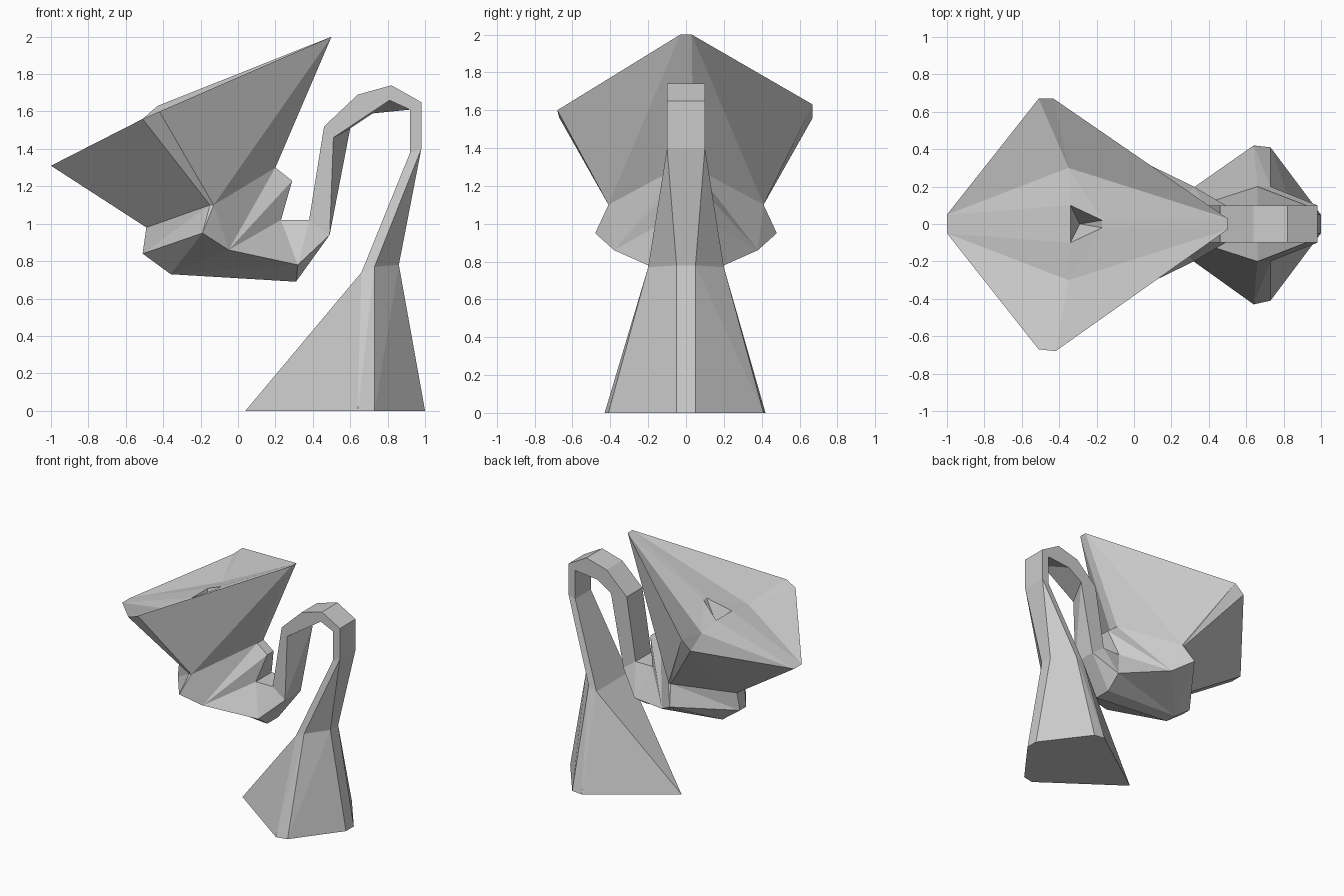
import bpy
import bmesh

if "Cube" in bpy.data.objects:
    bpy.data.objects.remove(bpy.data.objects["Cube"], do_unlink=True)

grey = bpy.data.materials.new("plain_grey")
grey.use_nodes = True
grey.diffuse_color = (0.6, 0.6, 0.6, 1)
grey.node_tree.nodes["Principled BSDF"].inputs["Base Color"].default_value = (0.6, 0.6, 0.6, 1)


def ring(half, front=None):
    """Closed eight-point section: back half, then the mirrored front half."""
    front = front or half
    return list(half) + [(x, -y, z) for x, y, z in reversed(front)]


def loft(name, rings, cap=False):
    """Skin the sections with triangles that mirror across y."""
    bm = bmesh.new()
    rows = [[bm.verts.new(p) for p in r] for r in rings]
    for a, b in zip(rows, rows[1:]):
        for j in range(8):
            k = (j + 1) % 8
            if j < 4:
                tris = (a[j], a[k], b[j]), (a[k], b[k], b[j])
            else:
                tris = (a[j], a[k], b[k]), (a[j], b[k], b[j])
            for t in tris:
                if len({v.co.to_tuple(4) for v in t}) == 3:
                    bm.faces.new(t)
    if cap:
        bm.faces.new(rows[-1])
    bmesh.ops.remove_doubles(bm, verts=bm.verts, dist=0.0005)
    mesh = bpy.data.meshes.new(name)
    bm.to_mesh(mesh)
    bm.free()
    mesh.materials.append(grey)
    obj = bpy.data.objects.new(name, mesh)
    bpy.context.collection.objects.link(obj)
    return obj


# Flared horn: small pit, shallow dish, rim, outer wall down to the neck
pit = (-0.29, 0, 1.42)
lip, lip_tip = (-0.34, 0.1, 1.545), (-0.17, 0.02, 1.635)
dish = (-0.35, 0.3, 1.52)
rim_left, rim_side, rim_tip = (-1, 0.05, 1.31), (-0.51, 0.67, 1.56), (0.5, 0.03, 2)
neck = ring([(-0.49, 0.05, 0.98), (-0.15, 0.41, 1.1), (-0.13, 0.41, 1.1), (0.2, 0.04, 1.3)])
loft("horn", [
    ring([pit] * 4),
    ring([lip, lip, lip, lip_tip]),
    ring([lip, dish, dish, lip_tip]),
    ring([lip, dish, dish, rim_tip]),
    ring([rim_left, rim_side, (-0.43, 0.67, 1.63), rim_tip],
         [rim_left, rim_side, (-0.42, 0.68, 1.6), rim_tip]),
    neck,
])

# Faceted bowl under the horn, turning into the pipe
b0, b1, b2 = (-0.51, 0.04, 0.84), (-0.19, 0.48, 0.95), (-0.05, 0.38, 0.86)
keel, heel, hip = (-0.36, 0.05, 0.73), (0.31, 0.07, 0.69), (0.32, 0.2, 0.78)
shelf = (0.23, 0.1, 1.02)
pipe_in, pipe_out = (0.49, 0.1, 0.94), (0.38, 0.1, 1.02)
pipe_start = ring([pipe_in, pipe_in, pipe_in, pipe_out])
loft("bowl", [
    neck,
    ring([b0, b1, b2, (0.29, 0.04, 1.23)]),
    ring([b0, b1, b2, shelf]),
    ring([keel, keel, hip, shelf]),
    ring([heel, heel, hip, shelf]),
    ring([heel, heel, hip, pipe_out]),
    pipe_start,
])


# Curved pipe: outer, back inner and front inner corners in x and z
def pipe_ring(outer, back, front):
    o = (outer[0], 0.1, outer[1])
    halves = [[(i[0], 0.1, i[1])] * 2 + [o, o] for i in (back, front)]
    return ring(*halves)


stations = [
    ((0.46, 1.52), (0.6, 1.51), (0.51, 1.46)),
    ((0.64, 1.69), (0.66, 1.55), (0.66, 1.56)),
    ((0.82, 1.74), (0.72, 1.59), (0.81, 1.66)),
    ((0.98, 1.65), (0.92, 1.61), (0.92, 1.61)),
    ((0.98, 1.4), (0.92, 1.38), (0.92, 1.38)),
]
pipe = [pipe_ring(*s) for s in stations]
loft("curved_pipe", [pipe_start] + pipe)

# Tapering stem and spreading foot
ankle = (0.66, 0.2, 0.74)
loft("stem_and_foot", [
    pipe[-1],
    ring([ankle, ankle, (0.73, 0.2, 0.77), (0.86, 0.05, 0.78)]),
    ring([(0.04, 0, 0), (0.64, 0.42, 0), (0.73, 0.41, 0), (1, 0.05, 0)],
         [(0.04, 0, 0), (0.64, 0.43, 0), (0.73, 0.41, 0), (1, 0.05, 0)]),
], cap=True)
